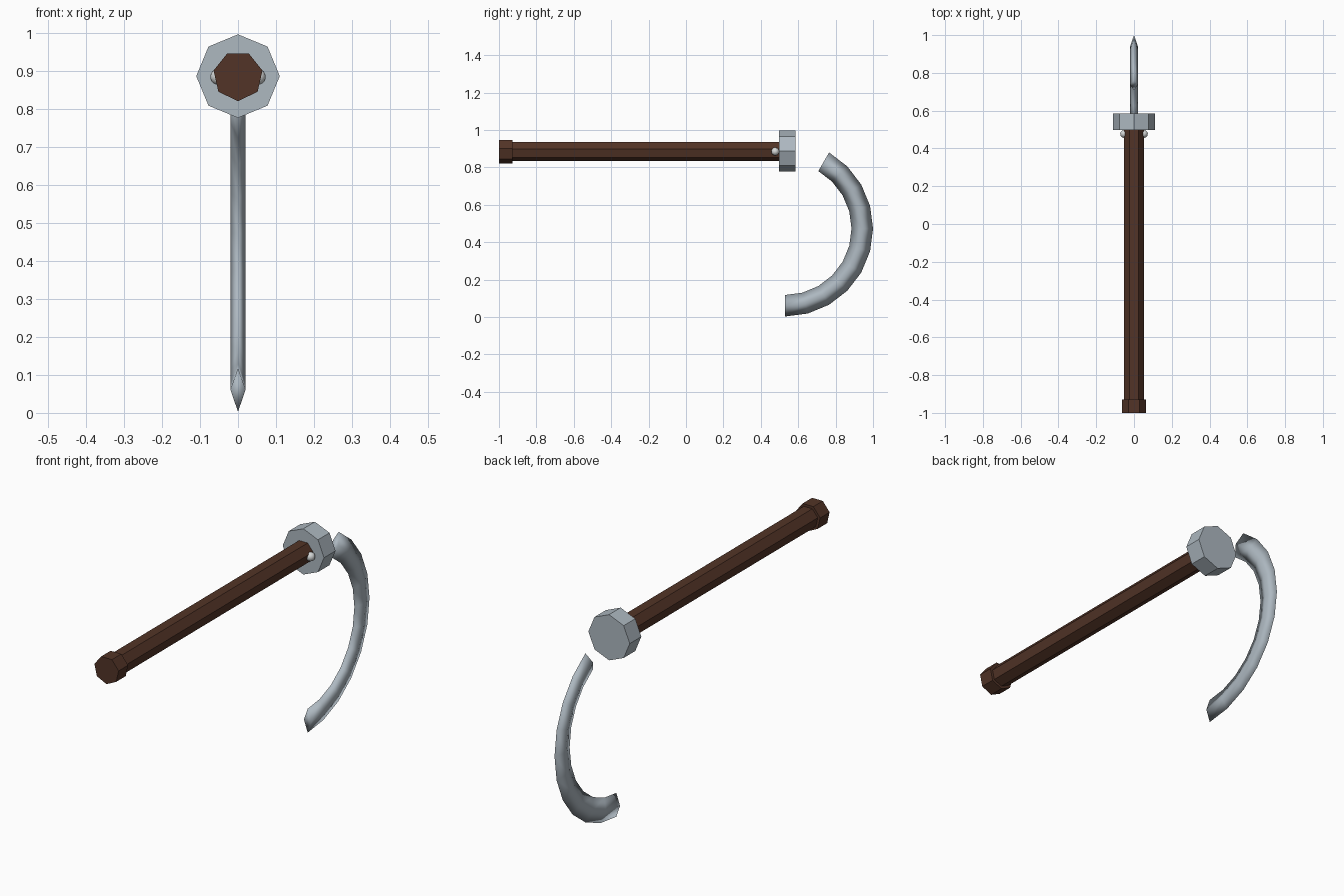
import bpy, bmesh
from math import pi, sin, cos, radians

if "Cube" in bpy.data.objects:
    bpy.data.objects.remove(bpy.data.objects["Cube"], do_unlink=True)

AXIS_Z = 0.887  # height of the handle axis


def material(name, rgb):
    m = bpy.data.materials.new(name)
    m.use_nodes = True
    m.diffuse_color = (*rgb, 1)
    m.node_tree.nodes["Principled BSDF"].inputs["Base Color"].default_value = (*rgb, 1)
    return m


wood = material("dark brown wood", (0.085, 0.034, 0.02))
steel = material("blue grey steel", (0.42, 0.48, 0.53))
silver = material("pale silver", (0.66, 0.68, 0.68))


def prism(name, sides, radius, y0, y1, mat):
    """Flat-sided bar along y with one corner pointing down."""
    bpy.ops.mesh.primitive_cylinder_add(
        vertices=sides, radius=radius, depth=y1 - y0,
        location=(0, (y0 + y1) / 2, AXIS_Z), rotation=(-pi / 2, 0, 0))
    ob = bpy.context.object
    ob.name = name
    ob.data.materials.append(mat)
    return ob


# Handle, pommel and guard
prism("handle", 7, 0.053, -0.95, 0.5, wood)
prism("pommel", 7, 0.066, -1.0, -0.928, wood)
prism("guard", 8, 0.11, 0.497, 0.585, steel)

# Rivets on both sides of the handle
for side, x in (("left", 0.052), ("right", -0.052)):
    bpy.ops.mesh.primitive_uv_sphere_add(segments=16, ring_count=10, radius=0.021,
                                         location=(x, 0.477, AXIS_Z - 0.002))
    rivet = bpy.context.object
    rivet.name = side + "_rivet"
    rivet.data.materials.append(silver)
    bpy.ops.object.shade_smooth()

# Curved blade: a thin diamond section swept along an arc
bm = bmesh.new()
rings = []
for i in range(11):
    a = radians(-90 + 15 * i)
    ring = []
    for x, r in ((0, 0.47), (0.02, 0.412), (0, 0.355), (-0.02, 0.412)):
        ring.append(bm.verts.new((x, 0.53 + r * cos(a), 0.473 + r * sin(a))))
    rings.append(ring)
for low, high in zip(rings, rings[1:]):
    for k in range(4):
        n = (k + 1) % 4
        bm.faces.new((low[k], low[n], high[n], high[k]))
bm.faces.new(rings[0])
bm.faces.new(rings[-1])
bmesh.ops.recalc_face_normals(bm, faces=bm.faces[:])
for f in bm.faces:
    f.smooth = True
mesh = bpy.data.meshes.new("blade")
bm.to_mesh(mesh)
bm.free()
mesh.materials.append(steel)
blade = bpy.data.objects.new("blade", mesh)
bpy.context.collection.objects.link(blade)
